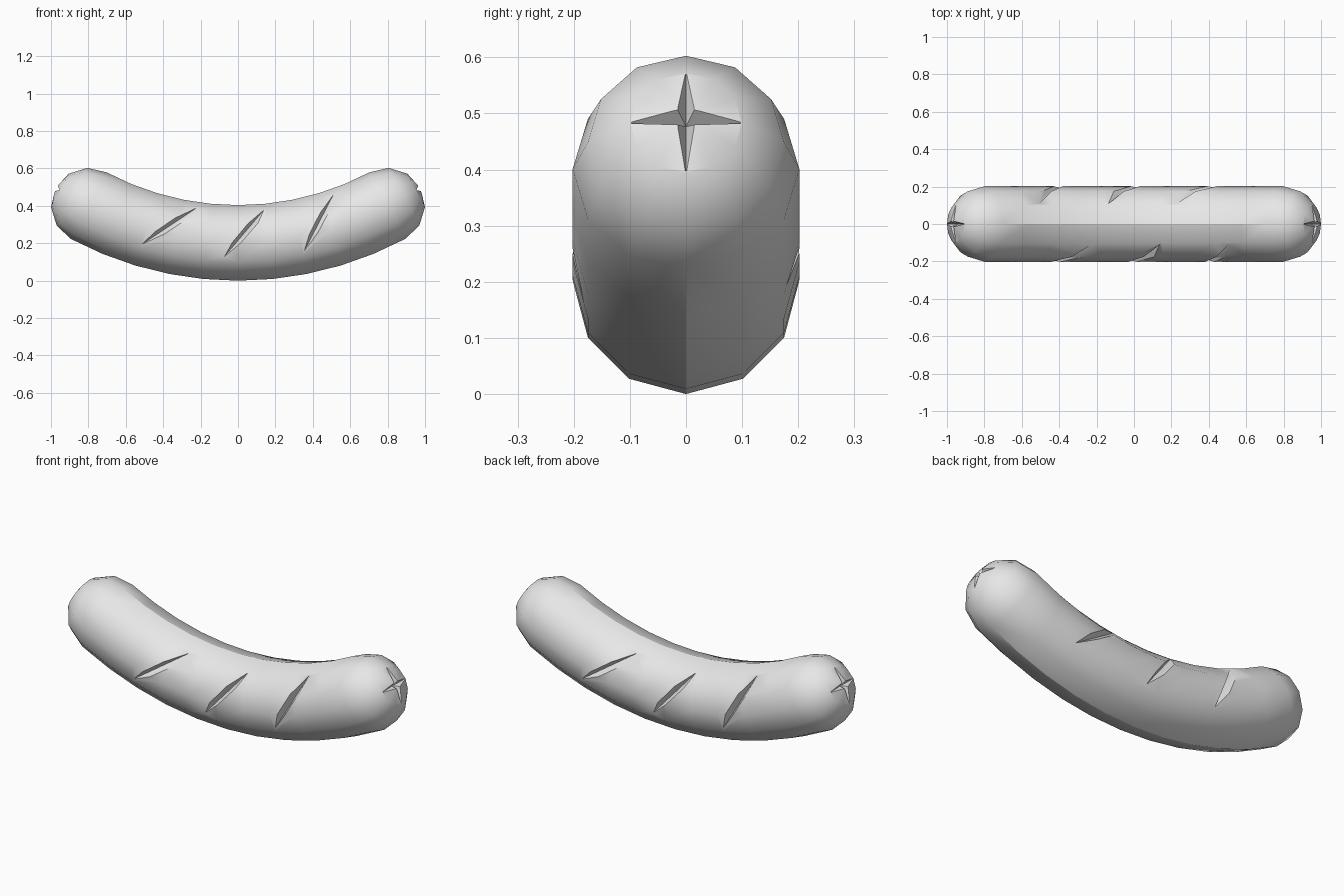
import bpy, bmesh, math
from mathutils import Vector

if "Cube" in bpy.data.objects:
    bpy.data.objects.remove(bpy.data.objects["Cube"])

RADIUS = 0.202               # thickness of the sausage
BEND = math.radians(28)      # half angle of the arc
END_X = 1 - RADIUS
ARC = END_X / math.sin(BEND)
SIDES, SEGMENTS, CAP_STEPS = 12, 10, 3

grey = bpy.data.materials.new("plain grey")
grey.use_nodes = True
grey.diffuse_color = (0.8, 0.8, 0.8, 1)
grey.node_tree.nodes["Principled BSDF"].inputs["Base Color"].default_value = (0.8, 0.8, 0.8, 1)


def frame(a):
    """Centre, tangent and upward normal of the bent axis at angle a."""
    centre = Vector((ARC * math.sin(a), 0, RADIUS + ARC * (1 - math.cos(a))))
    return centre, Vector((math.cos(a), 0, math.sin(a))), Vector((-math.sin(a), 0, math.cos(a)))


def new_object(name, bm):
    mesh = bpy.data.meshes.new(name)
    bm.to_mesh(mesh)
    bm.free()
    mesh.materials.append(grey)
    obj = bpy.data.objects.new(name, mesh)
    bpy.context.collection.objects.link(obj)
    return obj


# Stations along the axis: rounded cap, bent body, rounded cap
stations = [(a, 0) for a in (BEND * (2 * i / SEGMENTS - 1) for i in range(SEGMENTS + 1))]
cap = [k * math.pi / 2 / CAP_STEPS for k in range(1, CAP_STEPS)]
stations = [(-BEND, -c) for c in reversed(cap)] + stations + [(BEND, c) for c in cap]

bm = bmesh.new()
rings = []
for a, c in stations:
    centre, along, up = frame(a)
    ring = []
    for i in range(SIDES):
        t = math.tau * i / SIDES
        side = up * math.cos(t) + Vector((0, math.sin(t), 0))
        ring.append(bm.verts.new(centre + along * RADIUS * math.sin(c) + side * RADIUS * math.cos(c)))
    rings.append(ring)
for r, s in zip(rings, rings[1:]):
    for i in range(SIDES):
        j = (i + 1) % SIDES
        bm.faces.new((r[i], r[j], s[j], s[i]))
for ring, sign in ((rings[0], -1), (rings[-1], 1)):
    centre, along, up = frame(sign * BEND)
    pole = bm.verts.new(centre + along * RADIUS * sign)
    for i in range(SIDES):
        bm.faces.new((ring[i], ring[(i + 1) % SIDES], pole))
bmesh.ops.recalc_face_normals(bm, faces=bm.faces)
sausage = new_object("sausage", bm)


def spindle(name, tip_a, tip_b, out, depth, rise, width):
    """Pointed wedge cutter between two surface points, opening outwards."""
    mid = (tip_a + tip_b) / 2
    mid -= out * mid.dot(out)
    across = (tip_b - tip_a).cross(out).normalized() * width
    points = [tip_a, tip_b, mid + out * depth, mid + out * rise + across, mid + out * rise - across]
    hull = bmesh.new()
    for p in points:
        hull.verts.new(p)
    bmesh.ops.convex_hull(hull, input=hull.verts)
    bmesh.ops.recalc_face_normals(hull, faces=hull.faces)
    cutter = new_object(name, hull)
    cutter.hide_render = True
    return cutter


def on_side(x, z, turn):
    """Point on the skin at x, z, on the front (turn 1) or turned to the back."""
    radial = ARC - math.hypot(x, ARC + RADIUS - z)
    y = -math.sqrt(max(RADIUS ** 2 - radial ** 2, 0))
    return Vector((x * turn, y * turn, z))


# Diagonal slits, the back set being the front set turned half round
cutters = []
slits = [((-0.52, 0.19), (-0.22, 0.39)), ((-0.08, 0.12), (0.14, 0.38)), ((0.35, 0.15), (0.51, 0.46))]
for turn in (1, -1):
    for low, high in slits:
        cutters.append(spindle("slit_cutter", on_side(*low, turn), on_side(*high, turn),
                               Vector((0, -turn, 0)), 0.15, 0.3, 0.065))

# Crossed nicks on both tips
for sign in (1, -1):
    centre, along, up = frame(sign * BEND)
    out = along * sign
    tip = centre + out * 0.173
    for across in (up, Vector((0, 1, 0))):
        base = tip.dot(out)
        wedge = spindle("tip_cutter", tip - across * 0.1, tip + across * 0.1,
                        out, base - 0.012, base + 0.1, 0.05)
        cutters.append(wedge)

# Cut all the grooves
bpy.ops.object.select_all(action="DESELECT")
bpy.context.view_layer.objects.active = sausage
sausage.select_set(True)
for cutter in cutters:
    mod = sausage.modifiers.new("groove", "BOOLEAN")
    mod.operation = "DIFFERENCE"
    mod.solver = "EXACT"
    mod.object = cutter
    bpy.ops.object.modifier_apply(modifier=mod.name)
for cutter in cutters:
    bpy.data.objects.remove(cutter)

# Smooth skin, with a crease along the top and bottom seam
bpy.ops.object.shade_smooth_by_angle(angle=math.radians(40))
verts = sausage.data.vertices
for edge in sausage.data.edges:
    ends = [verts[v].co for v in edge.vertices]
    if all(abs(p.y) < 0.001 and abs(p.x) < END_X + 0.1 for p in ends):
        if all(abs(p.x) < 0.72 or p.z < 0.3 for p in ends):
            edge.use_edge_sharp = True
